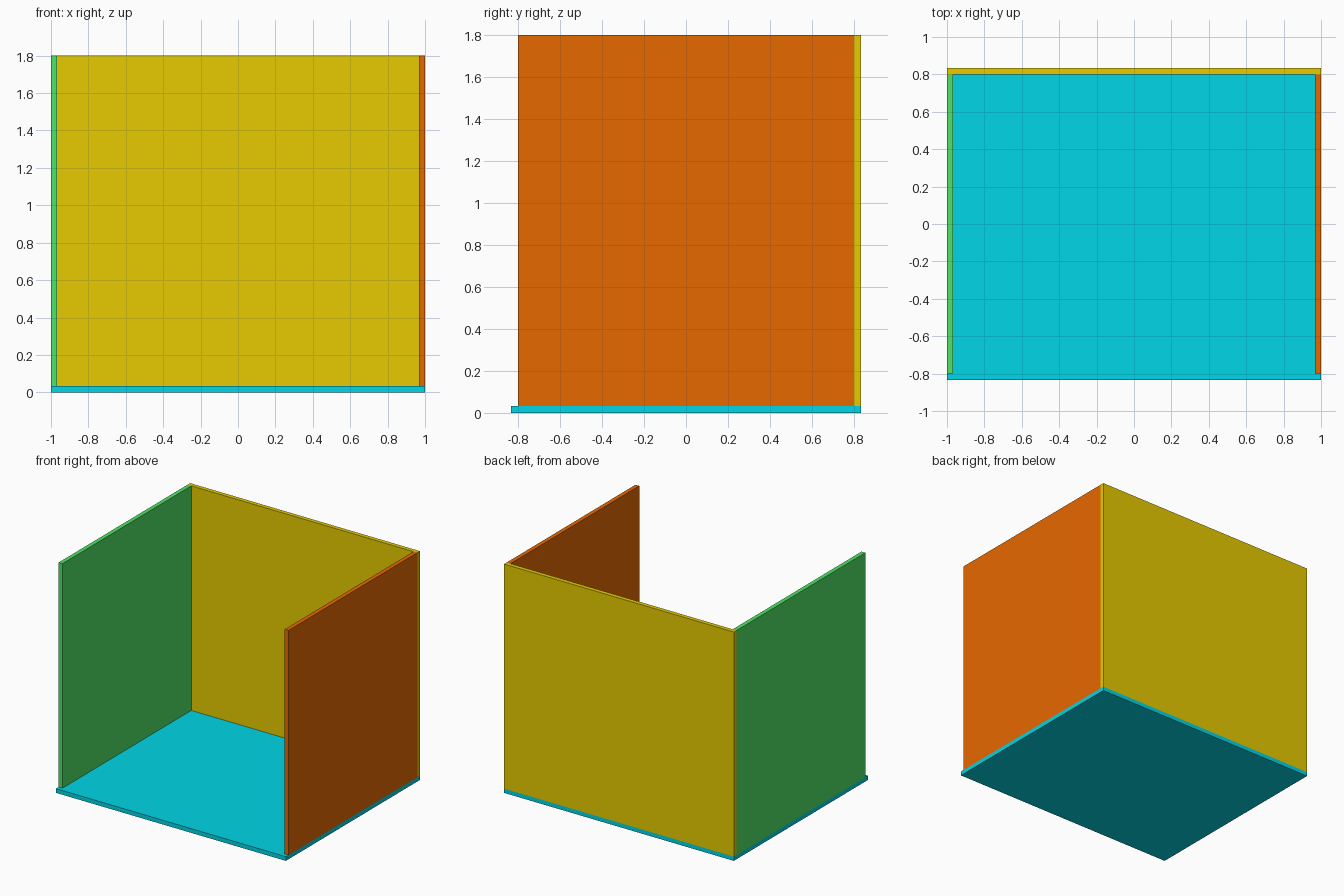
import bpy

if "Cube" in bpy.data.objects:
    bpy.data.objects.remove(bpy.data.objects["Cube"])

T = 1 / 30          # panel thickness
X, Y, H = 1.0, 25 / 30, 1.8


def material(name, rgb):
    m = bpy.data.materials.new(name)
    m.diffuse_color = (*rgb, 1)
    m.use_nodes = True
    m.node_tree.nodes["Principled BSDF"].inputs["Base Color"].default_value = m.diffuse_color
    return m


def panel(name, lo, hi, mat):
    """Box spanning two opposite corners."""
    bpy.ops.mesh.primitive_cube_add(size=1)
    ob = bpy.context.object
    ob.name = name
    ob.location = [(a + b) / 2 for a, b in zip(lo, hi)]
    ob.scale = [b - a for a, b in zip(lo, hi)]
    bpy.ops.object.transform_apply(location=True, rotation=False, scale=True)
    ob.data.materials.append(mat)
    return ob


cyan = material("cyan", (0.0, 0.67, 0.80))
yellow = material("yellow", (0.80, 0.60, 0.0))
orange = material("orange", (0.80, 0.14, 0.0))
green = material("green", (0.078, 0.78, 0.13))

# Floor slab
panel("floor", (-X, -Y, 0), (X, Y, T), cyan)
# Back wall stands on the floor, across the full width
panel("back_wall", (-X, Y - T, T), (X, Y, H), yellow)
# Side walls butt against the back wall and stop short of the front edge
panel("left_wall", (-X, -Y + T, T), (-X + T, Y - T, H), green)
panel("right_wall", (X - T, -Y + T, T), (X, Y - T, H), orange)
